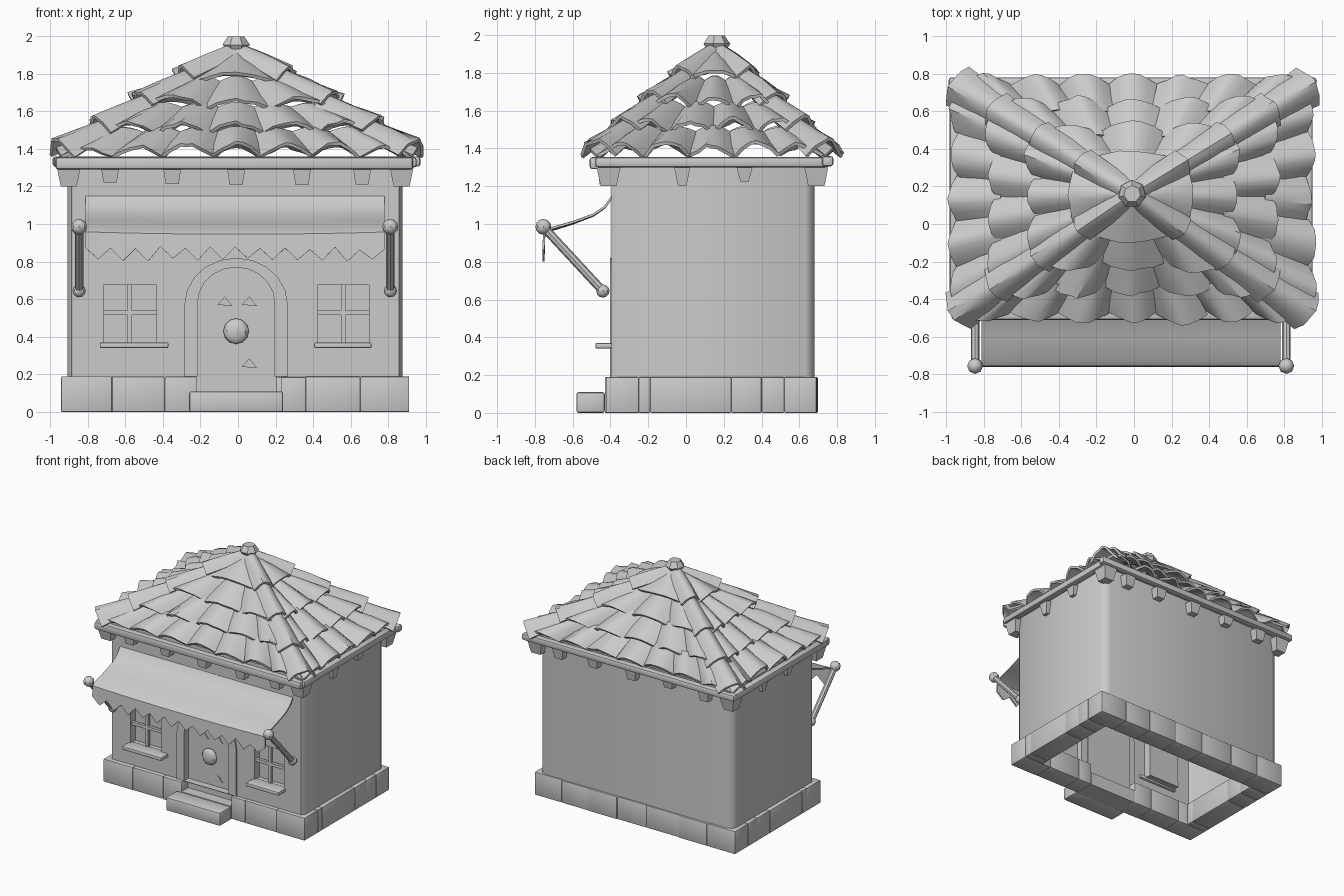
import bpy, bmesh, random
from math import pi, sin, cos
from mathutils import Vector as V

if "Cube" in bpy.data.objects:
    bpy.data.objects.remove(bpy.data.objects["Cube"])

random.seed(4)
R = random.uniform


def mesh(name, verts, faces, thick=0.0, bevel=0.0):
    me = bpy.data.meshes.new(name)
    me.from_pydata([tuple(v) for v in verts], [], faces)
    bm = bmesh.new()
    bm.from_mesh(me)
    bmesh.ops.recalc_face_normals(bm, faces=bm.faces)
    bm.to_mesh(me)
    bm.free()
    ob = bpy.data.objects.new(name, me)
    bpy.context.collection.objects.link(ob)
    if thick:
        m = ob.modifiers.new("thickness", 'SOLIDIFY')
        m.thickness, m.offset = thick, 0
    if bevel:
        m = ob.modifiers.new("bevel", 'BEVEL')
        m.width, m.segments = bevel, 2
    return ob


def box(name, x0, x1, y0, y1, z0, z1, bevel=0.0, taper=1.0):
    """Box whose bottom may be narrowed by taper."""
    cx, cy = (x0 + x1) / 2, (y0 + y1) / 2
    vs = [(cx + (x - cx) * t, cy + (y - cy) * t, z) for z, t in ((z0, taper), (z1, 1))
          for x, y in ((x0, y0), (x1, y0), (x1, y1), (x0, y1))]
    return mesh(name, vs, [(3, 2, 1, 0), (4, 5, 6, 7)] +
                [(i, (i + 1) % 4, (i + 1) % 4 + 4, i + 4) for i in range(4)], bevel=bevel)


def grid(name, rows, thick=0.0):
    n = len(rows[0])
    return mesh(name, [p for r in rows for p in r],
                [(j * n + i, j * n + i + 1, (j + 1) * n + i + 1, (j + 1) * n + i)
                 for j in range(len(rows) - 1) for i in range(n - 1)], thick)


def panel(name, loops, y, half):
    """Flat upright panel from outlines in (x, z); later loops are holes."""
    cu = bpy.data.curves.new(name, 'CURVE')
    cu.dimensions, cu.fill_mode, cu.extrude = '2D', 'BOTH', half
    for lp in loops:
        s = cu.splines.new('POLY')
        s.points.add(len(lp) - 1)
        for p, (x, z) in zip(s.points, lp):
            p.co = (x, z, 0, 1)
        s.use_cyclic_u = True
    ob = bpy.data.objects.new(name, cu)
    ob.rotation_euler.x, ob.location.y = pi / 2, y
    bpy.context.collection.objects.link(ob)


def rod(name, a, b, r, sides=8):
    a, b = V(a), V(b)
    bpy.ops.mesh.primitive_cylinder_add(vertices=sides, radius=r, depth=(b - a).length, location=(a + b) / 2,
                                        rotation=(b - a).to_track_quat('Z', 'Y').to_euler())
    bpy.context.object.name = name


def ball(name, loc, r, sy=1.0):
    bpy.ops.mesh.primitive_uv_sphere_add(segments=8, ring_count=6, radius=r, location=loc)
    bpy.context.object.name = name
    bpy.context.object.scale.y = sy


def rect(x0, x1, z0, z1):
    return [(x0, z0), (x1, z0), (x1, z1), (x0, z1)]


def arch(cx, w, z0, zs, h):
    return [(cx + w, z0)] + [(cx + w * cos(pi * i / 10), zs + h * sin(pi * i / 10)) for i in range(11)] + [(cx - w, z0)]


# stone base ring, open at the door
D = 0.18
for a, b in [(-.94, -.67), (-.67, -.39), (-.39, -.22), (.23, .36), (.36, .65), (.65, .91)]:
    box("base_stone_front", a, b, -.43 + R(0, .01), -.43 + D, 0, .19 - R(0, .004), .006)
xs = [-.94, -.68, -.42, -.12, .15, .42, .66, .91]
for a, b in zip(xs, xs[1:]):
    box("base_stone_back", a, b, .70 - D, .70 - R(0, .01), 0, .19 - R(0, .004), .006)
ys = [-.43 + D, -.19, .24, .40, .70 - D]
for a, b in zip(ys, ys[1:]):
    box("base_stone_left", -.94, -.94 + D, a, b, 0, .19, .006)
    box("base_stone_right", .91 - D, .91, a, b, 0, .19, .006)
box("door_step", -.26, .24, -.58, -.43, 0, .11, .012)
box("threshold", -.22, .23, -.43, -.43 + D, 0, .11)

# side and back walls as one sheet with rounded corners
prof = [(-.88, -.39), (-.90, -.36)]
prof += [(-.90, .63), (-.885, .66), (-.85, .675), (.81, .675), (.85, .66), (.87, .63)]
prof += [(.87, -.36), (.85, -.39)]
grid("side_and_back_walls", [[(x, y, z) for x, y in prof] for z in (.18, 1.34)], .012)

# front wall with door and window openings
wins = [(-.72, -.43), (.42, .70)]
panel("front_wall", [rect(-.88, .85, .18, 1.34), arch(-.01, .23, .181, .58, .22)] +
      [rect(a, b, .36, .68) for a, b in wins], -.385, .006)

# windows: reveal, pane, glazing bars, sill
for a, b in wins:
    loop = rect(a, b, .36, .68)
    loop.append(loop[0])
    grid("window_reveal", [[(x, y, z) for x, z in loop] for y in (-.39, -.32)], .01)
    panel("window_pane", [loop[:4]], -.32, .004)
    c = (a + b) / 2
    box("window_bar_upright", c - .012, c + .012, -.38, -.355, .36, .68)
    box("window_bar_cross", a, b, -.38, -.355, .515, .54)
    box("window_sill", a - .015, b + .06 if a < 0 else b + .01, -.48, -.36, .34, .37, .008)

# door, frame, knob and small trim plates
panel("door_frame", [arch(-.01, .275, .19, .57, .25), arch(-.01, .205, .19, .58, .19)], -.365, .038)
panel("door", [arch(-.01, .215, .10, .58, .20)], -.33, .012)
ball("door_knob", (-.01, -.36, .43), .068, .5)
for x, z in ((-.07, .58), (.06, .58), (.06, .25)):
    panel("door_trim", [[(x - .04, z - .01), (x + .04, z - .015), (x, z + .035)]], -.344, .006)

# awning with ragged valance
path = [(-.39, 1.145), (-.43, 1.09), (-.49, 1.05), (-.60, 1.01), (-.72, .975), (-.75, .955)]
N = 24
cols = [-.81 + 1.59 * i / N for i in range(N + 1)]
rows = [[(x, y, z - .012 * (1 - (x / .8) ** 2) * k / 5) for x in cols] for k, (y, z) in enumerate(path)]
rows.append([(x, -.755, (.80 if i % 2 else .86) + R(0, .02)) for i, x in enumerate(cols)])
grid("awning", rows, .012)
for x in (-.845, .81):
    top, foot = (x, -.755, .985), (x, -.44, .645)
    rod("awning_pole", top, foot, .023)
    ball("pole_top_knob", top, .042)
    ball("pole_foot_knob", foot, .035)

# eave beams and brackets under them
box("eave_front", -.97, .93, -.51, -.45, 1.29, 1.355, .015)
box("eave_back", -.985, .97, .72, .78, 1.305, 1.36, .015)
box("eave_left", -.98, -.92, -.48, .75, 1.30, 1.355, .015)
box("eave_right", .89, .95, -.48, .75, 1.30, 1.355, .015)
for x in (-.68, -.35, -.01, .34, .66):
    for y0, y1 in ((-.47, -.38), (.66, .75)):
        box("eave_bracket", x - .05, x + .05, y0, y1, 1.21 + R(-.01, .03), 1.31, taper=.7)
for y in (-.02, .31):
    for x0, x1 in ((-.95, -.89), (.86, .92)):
        box("eave_bracket", x0, x1, y - .045, y + .045, 1.2 + R(-.01, .03), 1.31, taper=.5)
for x in (-.9, .87):
    for y in (-.41, .69):
        box("corner_bracket", x - .065, x + .065, y - .065, y + .065, 1.2, 1.31, taper=.65)


def tile(name, low, high, n, h0, h1, lift, sink=0.0):
    """Arched plate between a lower edge pair and an upper edge pair."""
    rows = []
    for (a, b), h, up, wob in ((low, h0, lift, .012), ((low[0].lerp(high[0], .5), low[1].lerp(high[1], .5)),
                                                       (h0 + h1) / 2, lift * .6, .004), (high, h1, 0, 0)):
        rows.append([a.lerp(b, t) + n * (up - sink + h * sin(pi * t) + R(-wob, wob))
                     for t in (0, .2, .38, .5, .62, .8, 1)])
    grid(name, rows, .018)


# roof tiles: four slopes, rows of tapering arched tiles
apex = V((-.01, .16, 1.915))
C = [V((-.94, -.465, 1.345)), V((.92, -.465, 1.345)), V((.93, .735, 1.345)), V((-.94, .735, 1.345))]
bands = [(0, .26), (.21, .49), (.44, .73), (.68, .97)]
for k in range(4):
    A, B = C[k], C[(k + 1) % 4]
    nrm = (B - A).cross(apex - A).normalized()
    counts = (7, 5, 3, 1) if k % 2 == 0 else (5, 4, 3, 1)
    for (s0, s1), cnt in zip(bands, counts):
        for i in range(cnt):
            f0, f1 = i / cnt, (i + 1) / cnt
            j = R(0, .02)
            low = [A.lerp(B, f).lerp(apex, s0 + j) for f in (f0, f1)]
            high = [A.lerp(B, f).lerp(apex, s1) for f in (f0, f1)]
            tile("roof_tile", low, high, nrm, R(.065, .095), R(.025, .04), R(.012, .025), .012)

# hip ridge caps: overlapping half pipes from each corner to the top
for c in C:
    s = c.lerp(apex, .01)
    d = (apex - s)
    side = d.cross(V((0, 0, 1))).normalized()
    nrm = side.cross(d).normalized()
    for i in range(4):
        t0, t1 = max(0, i / 4 - .03), (i + 1) / 4
        w0, w1 = .11 - .012 * i + R(-.006, .006), .08 - .008 * i
        p, q = s + d * t0, s + d * t1
        tile("hip_cap", (p - side * w0, p + side * w0), (q - side * w1, q + side * w1),
             nrm, .09 - .006 * i, .075 - .006 * i, .028, .015)

# finial on top
for r1, r2, z, h in ((.055, .075, 1.94, .03), (.075, .045, 1.975, .045)):
    bpy.ops.mesh.primitive_cone_add(vertices=7, radius1=r1, radius2=r2, depth=h, location=(-.01, .16, z))
    bpy.context.object.name = "finial"

# bake the curves and smooth everything
bpy.ops.object.select_all(action='SELECT')
bpy.context.view_layer.objects.active = bpy.context.object or bpy.data.objects[0]
bpy.ops.object.convert(target='MESH')
bpy.ops.object.shade_smooth_by_angle(angle=0.7)
